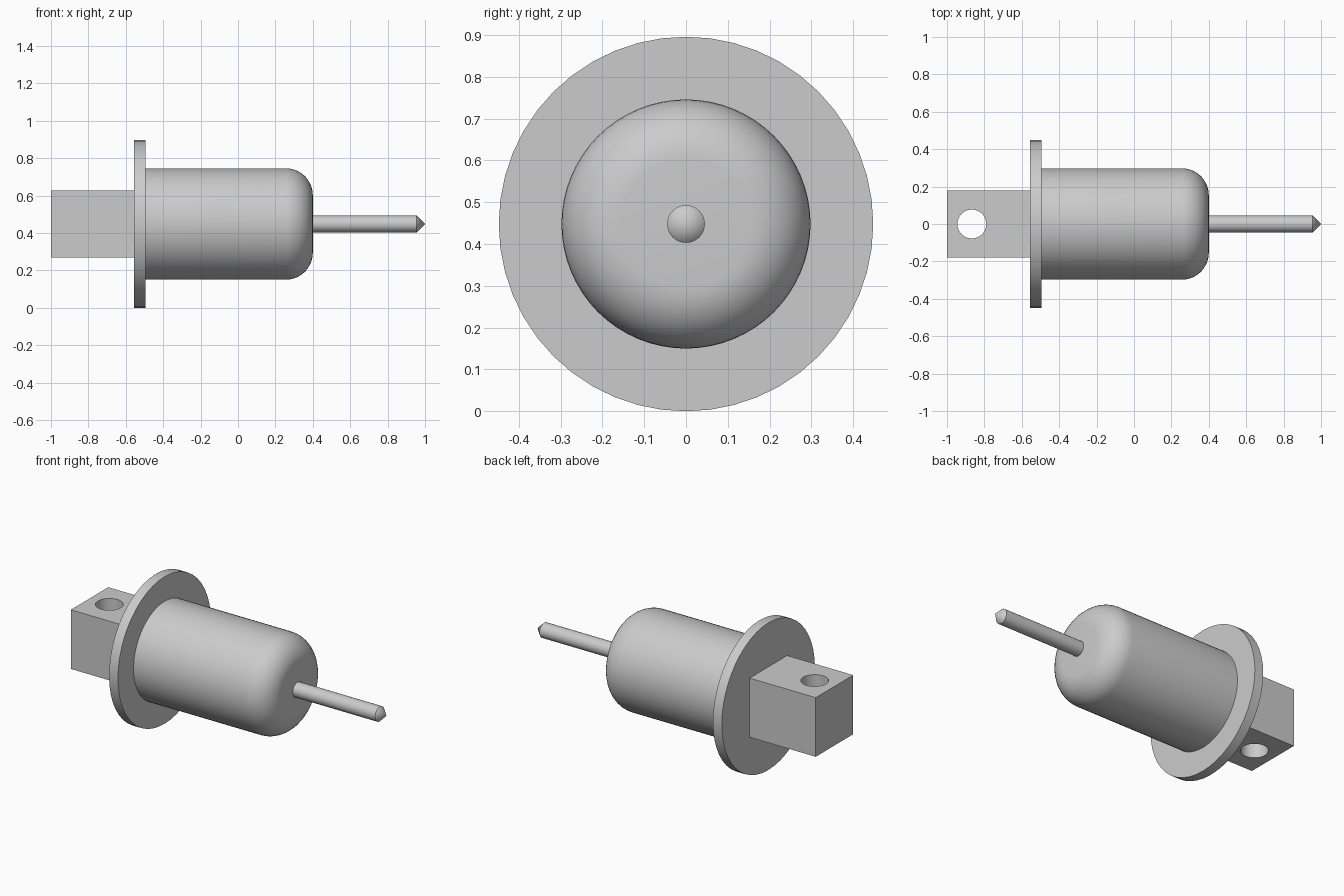
import bpy
import math

if "Cube" in bpy.data.objects:
    bpy.data.objects.remove(bpy.data.objects["Cube"], do_unlink=True)

AXIS_Z = 0.448

grey = bpy.data.materials.new("plain grey")
grey.use_nodes = True
grey.diffuse_color = (0.6, 0.6, 0.6, 1)
grey.node_tree.nodes["Principled BSDF"].inputs["Base Color"].default_value = (0.6, 0.6, 0.6, 1)


def smooth(obj):
    bpy.ops.object.select_all(action="DESELECT")
    obj.select_set(True)
    bpy.context.view_layer.objects.active = obj
    bpy.ops.object.shade_smooth_by_angle(angle=math.radians(30))


def lathe(name, profile, sides):
    """Turn (x, radius) points around the long axis; zero radius makes a tip."""
    verts, faces, rings = [], [], []
    for x, r in profile:
        count = sides if r > 0 else 1
        rings.append(range(len(verts), len(verts) + count))
        for i in range(count):
            a = math.tau * i / sides
            verts.append((x, r * math.cos(a), AXIS_Z + r * math.sin(a)))
    for a, b in zip(rings, rings[1:]):
        for i in range(sides):
            j = (i + 1) % sides
            if len(b) == 1:
                faces.append((a[i], a[j], b[0]))
            else:
                faces.append((a[i], a[j], b[j], b[i]))
    faces.append(tuple(reversed(rings[0])))
    if len(rings[-1]) > 1:
        faces.append(tuple(rings[-1]))
    mesh = bpy.data.meshes.new(name)
    mesh.from_pydata(verts, [], faces)
    mesh.materials.append(grey)
    obj = bpy.data.objects.new(name, mesh)
    bpy.context.collection.objects.link(obj)
    smooth(obj)
    return obj


# Flange disc
lathe("flange", [(-0.555, 0.448), (-0.495, 0.448)], 48)

# Main body with a rounded front edge
fillet = 0.145
arc = [(0.4 - fillet + fillet * math.sin(t), 0.298 - fillet + fillet * math.cos(t))
       for t in (math.pi / 2 * i / 10 for i in range(11))]
lathe("body", [(-0.5, 0.298)] + arc, 64)

# Pin with a pointed tip
lathe("pin", [(0.39, 0.045), (0.955, 0.045), (1.0, 0)], 32)

# Mounting block with a vertical through hole
bpy.ops.mesh.primitive_cube_add(size=1, location=(-0.775, 0, AXIS_Z))
block = bpy.context.object
block.name = "mounting_block"
block.scale = (0.45, 0.36, 0.36)
bpy.ops.object.transform_apply(location=False, rotation=False, scale=True)
block.data.materials.append(grey)

bpy.ops.mesh.primitive_cylinder_add(vertices=48, radius=0.077, depth=1,
                                    location=(-0.867, 0, AXIS_Z))
cutter = bpy.context.object
cutter.name = "hole_cutter"
cutter.hide_render = True
cutter.data.materials.append(grey)

cut = block.modifiers.new("hole", "BOOLEAN")
cut.operation = "DIFFERENCE"
cut.solver = "EXACT"
cut.object = cutter
bpy.context.view_layer.objects.active = block
bpy.ops.object.modifier_apply(modifier=cut.name)
bpy.data.objects.remove(cutter, do_unlink=True)
smooth(block)
